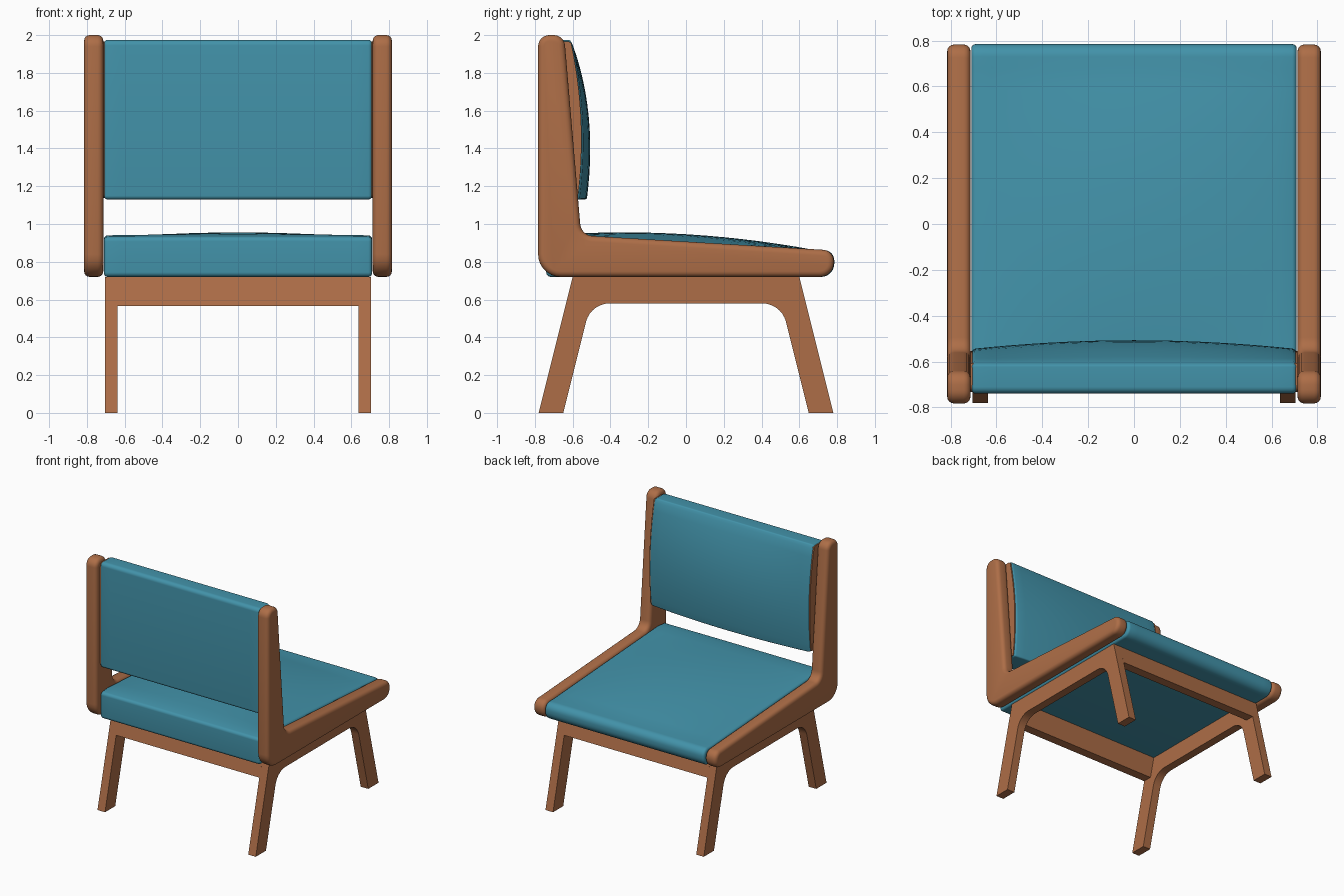
import bpy, bmesh, math
from mathutils import Vector

if "Cube" in bpy.data.objects:
    bpy.data.objects.remove(bpy.data.objects["Cube"])


def material(name, rgb):
    m = bpy.data.materials.new(name)
    m.diffuse_color = (*rgb, 1)
    m.use_nodes = True
    m.node_tree.nodes["Principled BSDF"].inputs["Base Color"].default_value = m.diffuse_color
    return m


WOOD = material("warm wood", (0.42, 0.155, 0.063))
TEAL = material("teal fabric", (0.055, 0.29, 0.40))


def rounded(corners, n=7):
    """Outline in (y, z) from (y, z, radius) corners."""
    out = []
    for i, (y, z, r) in enumerate(corners):
        p = Vector((y, z))
        if r == 0:
            out.append(p)
            continue
        a = (Vector(corners[i - 1][:2]) - p).normalized()
        b = (Vector(corners[(i + 1) % len(corners)][:2]) - p).normalized()
        half = a.angle(b) / 2
        t = r / math.tan(half)
        c = p + (a + b).normalized() * (r / math.sin(half))
        s, e = p + a * t - c, p + b * t - c
        ang = s.angle(e)
        for k in range(n + 1):
            f = k / n
            out.append(c + (s * math.sin((1 - f) * ang) + e * math.sin(f * ang)) / math.sin(ang))
    return out


def loft(name, rings, mat, bevel=0.0):
    """Solid through rings of (x, outline), with rounded end rims."""
    bm = bmesh.new()
    vs = [[bm.verts.new((x, p[0], p[1])) for p in pts] for x, pts in rings]
    n = len(vs[0])
    for a, b in zip(vs, vs[1:]):
        for i in range(n):
            j = (i + 1) % n
            bm.faces.new((a[i], a[j], b[j], b[i]))
    bm.faces.new(vs[0])
    bm.faces.new(vs[-1])
    bmesh.ops.recalc_face_normals(bm, faces=bm.faces)
    me = bpy.data.meshes.new(name)
    bm.to_mesh(me)
    bm.free()
    me.materials.append(mat)
    ob = bpy.data.objects.new(name, me)
    bpy.context.collection.objects.link(ob)
    bpy.ops.object.select_all(action='DESELECT')
    ob.select_set(True)
    bpy.context.view_layer.objects.active = ob
    if bevel:
        m = ob.modifiers.new("round", 'BEVEL')
        m.width, m.segments = bevel, 4
        m.limit_method, m.angle_limit = 'ANGLE', math.radians(60)
        m.use_clamp_overlap = False
        bpy.ops.object.modifier_apply(modifier=m.name)
    bpy.ops.object.shade_smooth_by_angle(angle=math.radians(35))
    return ob


# Outlines
side_rail = rounded([(-0.783, 0.72, 0.12), (0.783, 0.72, 0.075), (0.783, 0.86, 0.06),
                     (-0.555, 0.94, 0.07), (-0.645, 2.0, 0.06), (-0.783, 2.0, 0.06)])
leg_frame = rounded([(-0.78, 0, 0), (-0.65, 0, 0), (-0.505, 0.58, 0.13), (0.505, 0.58, 0.13),
                     (0.65, 0, 0), (0.78, 0, 0), (0.60, 0.72, 0), (-0.60, 0.72, 0)])


def seat_outline(b):
    pts = [(-0.74, 0.72, 0.025), (0.785, 0.72, 0.07), (0.785, 0.861, 0.055)]
    for k in range(15):
        y = 0.68 - k * 0.095
        z = 0.934 - 0.0598 * (y + 0.555) + b * 0.045 * max(0, 1 - (y / 0.7) ** 2)
        pts.append((y, min(z, 0.965), 0))
    return rounded(pts + [(-0.74, 0.93, 0.025)])


def back_outline(b, trim=0.0):
    pts = [(-0.74 + trim, 1.13 + trim, 0.02)]
    for k in range(14):
        t = k / 13
        y = -0.565 - 0.035 * t + 0.14 * t * (1 - t) + 0.04 * b * (1 - t ** 3) - trim
        pts.append((y, 1.13 + trim + 0.82 * t, 0.012 if k == 0 else 0))
    return rounded(pts + [(-0.615 - trim, 1.975 - trim, 0.015), (-0.74 + trim, 1.975 - trim, 0.03)])


# Wooden sides, leg frames and cushion end boards
for s, side in ((-1, "left"), (1, "right")):
    loft(side + "_side_frame", [(s * 0.713, side_rail), (s * 0.815, side_rail)], WOOD, 0.03)
    loft(side + "_leg_frame", [(s * 0.637, leg_frame), (s * 0.704, leg_frame)], WOOD)
    board = back_outline(0, 0.008)
    loft(side + "_backrest_end_board", [(s * 0.70, board), (s * 0.714, board)], WOOD)

# Slanted cross rails between the legs
for s, end in ((-1, "back"), (1, "front")):
    rail = [Vector(p) for p in ((s * 0.60, 0.72), (s * 0.639, 0.565), (s * 0.565, 0.565), (s * 0.526, 0.72))]
    loft(end + "_cross_rail", [(-0.64, rail), (0.64, rail)], WOOD)

# Cushions, fullest in the middle
xs = [0.71 * k / 8 for k in range(-8, 9)]
loft("seat_cushion", [(x, seat_outline(1 - (x / 0.71) ** 2)) for x in xs], TEAL, 0.02)
loft("backrest_cushion", [(x, back_outline(1 - (x / 0.71) ** 2)) for x in xs], TEAL, 0.02)
